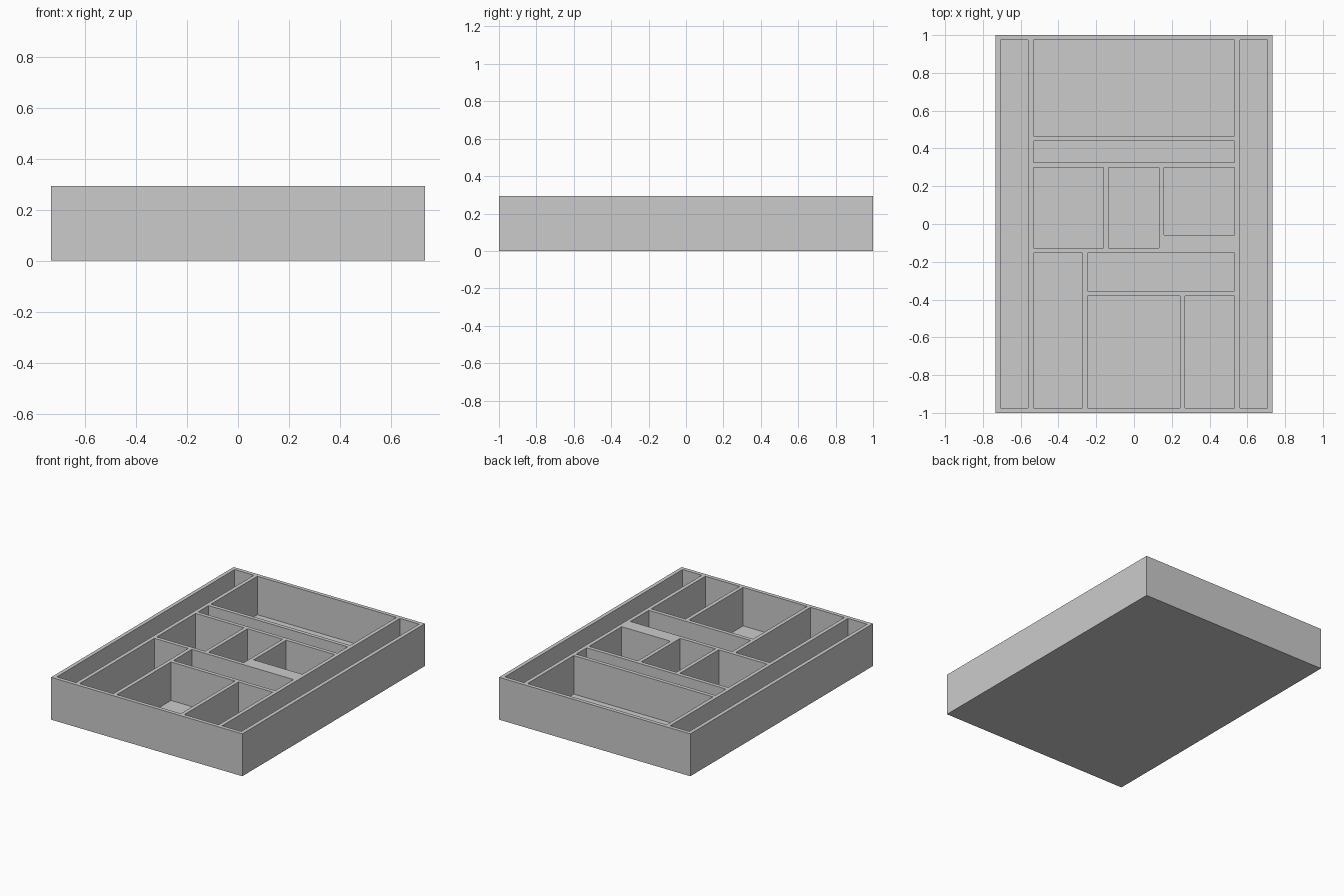
import bpy, bmesh
from mathutils import Matrix, Vector

if "Cube" in bpy.data.objects:
    bpy.data.objects.remove(bpy.data.objects["Cube"])

MM = 2 / 150          # design unit: tray is 110 x 150 x 22
FLOOR, HEIGHT = 2, 22


def add_box(bm, x0, x1, y0, y1, z0, z1):
    size = Vector((x1 - x0, y1 - y0, z1 - z0)) * MM
    mid = Vector((x0 + x1, y0 + y1, z0 + z1)) * MM / 2
    bmesh.ops.create_cube(bm, size=1, matrix=Matrix.Translation(mid) @ Matrix.Diagonal((*size, 1)))


def make_object(name, boxes):
    bm = bmesh.new()
    for box in boxes:
        add_box(bm, *box)
    mesh = bpy.data.meshes.new(name)
    bm.to_mesh(mesh)
    bm.free()
    obj = bpy.data.objects.new(name, mesh)
    bpy.context.collection.objects.link(obj)
    return obj


# Compartments as x0, x1, y0, y1
pockets = [
    (-53, -42, -73, 73), (42, 53, -73, 73),          # side channels
    (-40, 40, 35, 73),                               # large back bay
    (-40, 40, 24.4, 33),                             # narrow slot
    (-40, -12.2, -9.5, 22.4),                        # middle row
    (-10.2, 10, -9.5, 22.4),
    (12, 40, -4.3, 22.4),
    (-40, -20.5, -73, -11.5),                        # front bays
    (-18.5, 40, -26.6, -11.5),
    (-18.5, 18.3, -73, -28.6),
    (20.3, 40, -73, -28.6),
]

# Solid tray block and the cutter for its compartments
tray = make_object("compartment_tray", [(-55, 55, -75, 75, 0, HEIGHT)])
cutter = make_object("compartment_cutter", [(*p, FLOOR, HEIGHT + 5) for p in pockets])
cutter.hide_render = True

cut = tray.modifiers.new("compartments", 'BOOLEAN')
cut.operation = 'DIFFERENCE'
cut.solver = 'EXACT'
cut.object = cutter
bpy.context.view_layer.objects.active = tray
bpy.ops.object.modifier_apply(modifier=cut.name)
bpy.data.objects.remove(cutter)
